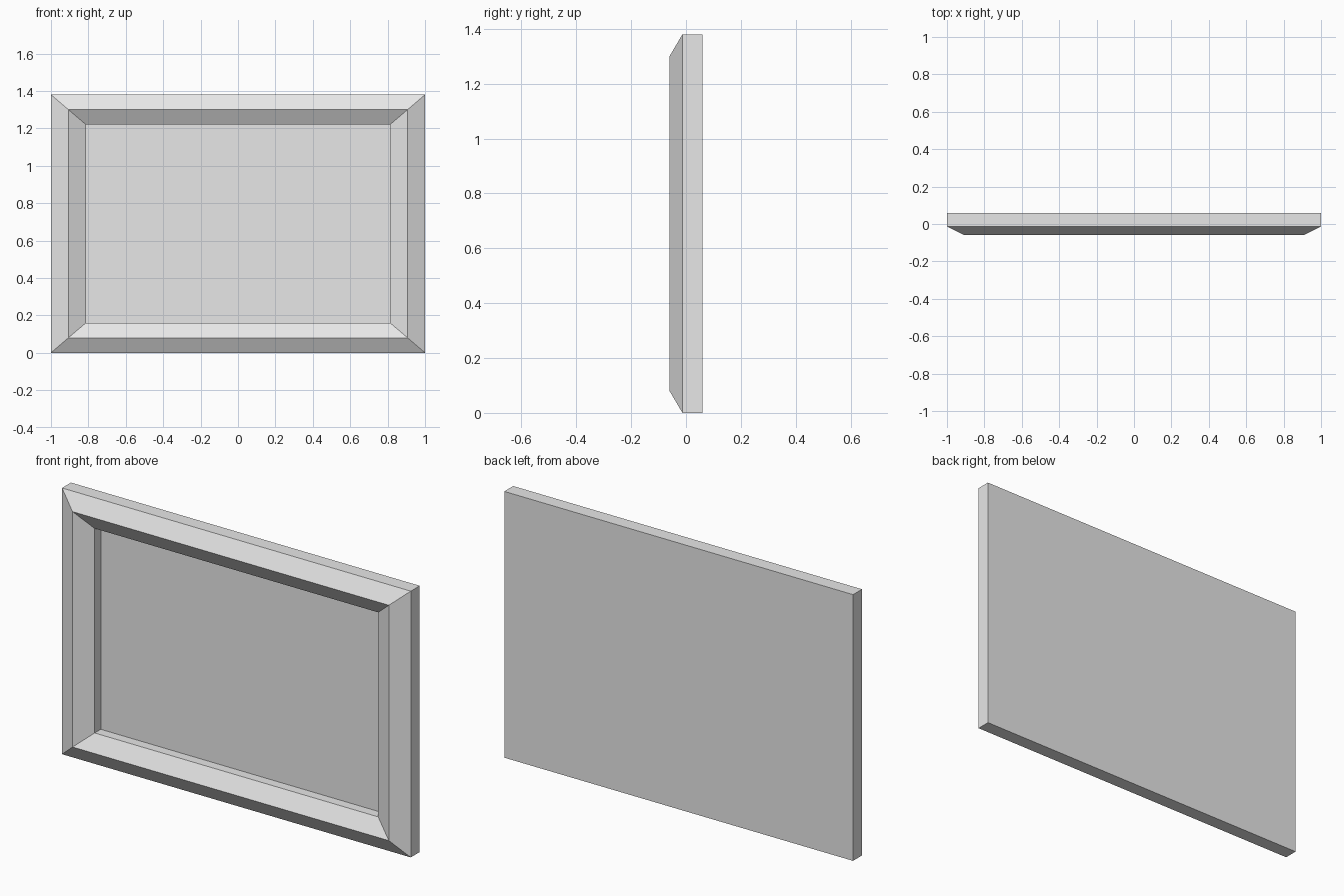
import bpy
import bmesh

# Remove the default cube
cube = bpy.data.objects.get("Cube")
if cube:
    bpy.data.objects.remove(cube, do_unlink=True)

HALF_W, HEIGHT = 1.0, 1.38

# Moulding profile from back to recessed panel: (side inset, top/bottom inset, y)
PROFILE = [
    (0.0, 0.0, 0.06),        # back edge
    (0.0, 0.0, -0.013),      # outer side
    (0.093, 0.08, -0.06),    # front ridge
    (0.187, 0.16, -0.013),   # inner slope
    (0.187, 0.16, 0.037),    # recess wall
]

# Plain grey finish
grey = bpy.data.materials.new("plain_grey")
grey.use_nodes = True
grey.diffuse_color = (0.8, 0.8, 0.8, 1)
grey.node_tree.nodes["Principled BSDF"].inputs["Base Color"].default_value = (0.8, 0.8, 0.8, 1)


def rectangle(bm, inset_x, inset_z, y):
    """Four corners, counter-clockwise as seen from the front."""
    x, low, high = HALF_W - inset_x, inset_z, HEIGHT - inset_z
    corners = [(-x, low), (x, low), (x, high), (-x, high)]
    return [bm.verts.new((cx, y, cz)) for cx, cz in corners]


# Mitred moulding with a closed back and a recessed panel
bm = bmesh.new()
loops = [rectangle(bm, *step) for step in PROFILE]
for outer, inner in zip(loops, loops[1:]):
    for i in range(4):
        j = (i + 1) % 4
        bm.faces.new((outer[i], outer[j], inner[j], inner[i]))
bm.faces.new(reversed(loops[0]))
bm.faces.new(loops[-1])
bmesh.ops.recalc_face_normals(bm, faces=bm.faces)

mesh = bpy.data.meshes.new("picture_frame")
bm.to_mesh(mesh)
bm.free()
mesh.materials.append(grey)
frame = bpy.data.objects.new("picture_frame", mesh)
bpy.context.collection.objects.link(frame)
